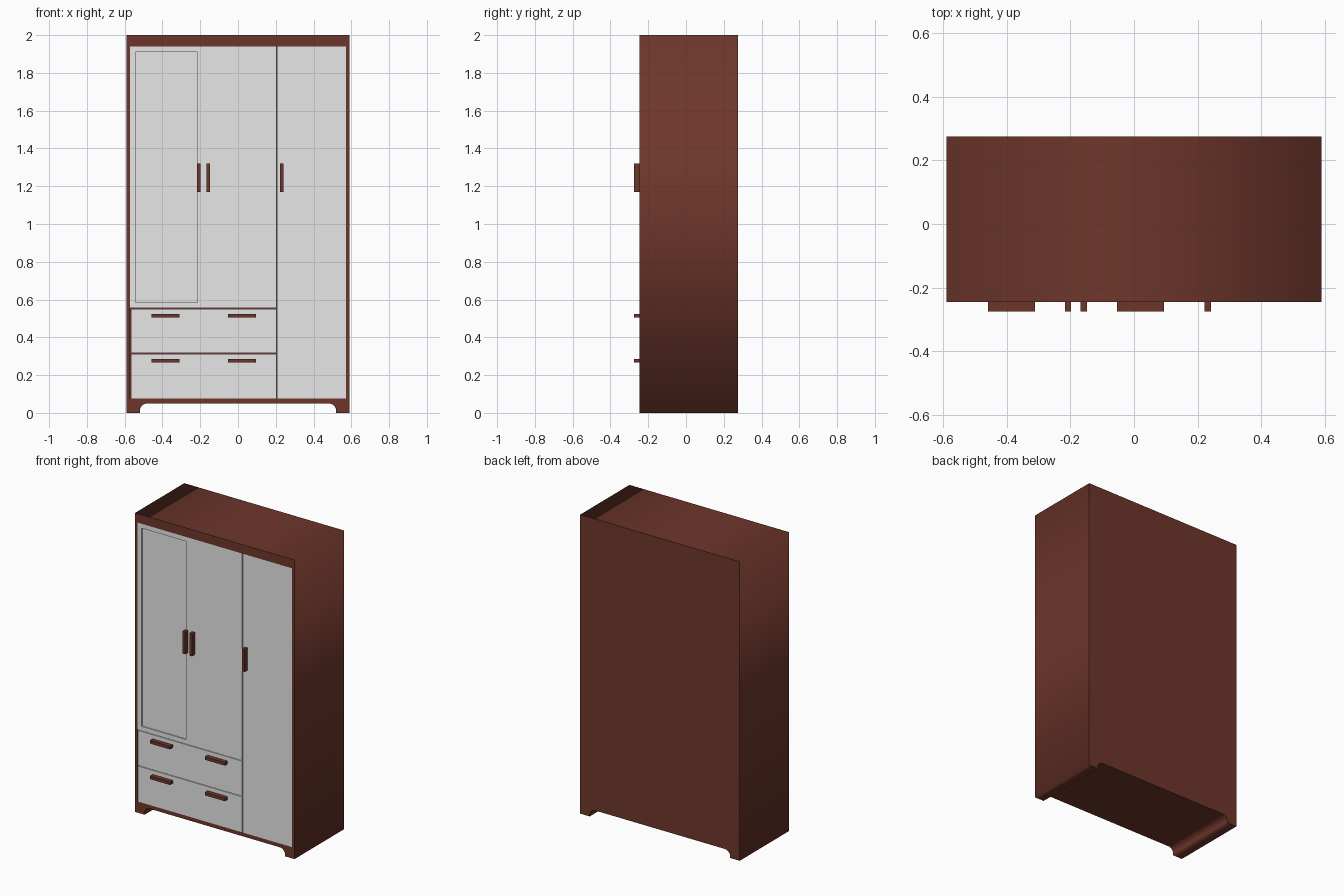
import bpy, bmesh, math

if "Cube" in bpy.data.objects:
    bpy.data.objects.remove(bpy.data.objects["Cube"])


def material(name, rgb):
    m = bpy.data.materials.new(name)
    m.diffuse_color = (*rgb, 1)
    m.use_nodes = True
    m.node_tree.nodes["Principled BSDF"].inputs["Base Color"].default_value = m.diffuse_color
    return m


BROWN = material("dark brown wood", (0.155, 0.037, 0.024))
GREY = material("pale grey panel", (0.8, 0.8, 0.8))
FRONT, BACK = -0.245, 0.275


def box(name, x0, x1, y0, y1, z0, z1, mat, recess=None):
    """Box between two corners; recess=(margin, depth) sinks the front face."""
    bm = bmesh.new()
    bmesh.ops.create_cube(bm, size=1)
    for v in bm.verts:
        v.co = (x1 if v.co.x > 0 else x0,
                y1 if v.co.y > 0 else y0,
                z1 if v.co.z > 0 else z0)
    bm.normal_update()
    if recess:
        front = min(bm.faces, key=lambda f: f.normal.y)
        bmesh.ops.inset_region(bm, faces=[front], thickness=recess[0])
        ring = bmesh.ops.inset_region(bm, faces=[front], thickness=0.0005)
        for v in front.verts:
            v.co.y += recess[1]
    me = bpy.data.meshes.new(name)
    bm.to_mesh(me)
    bm.free()
    me.materials.append(mat)
    ob = bpy.data.objects.new(name, me)
    bpy.context.collection.objects.link(ob)
    return ob


def extruded(name, outlines, y0, y1, mat):
    """Fill x-z outlines (the second one is a hole) and extrude along y."""
    cu = bpy.data.curves.new(name, 'CURVE')
    cu.dimensions = '2D'
    cu.fill_mode = 'BOTH'
    cu.extrude = (y1 - y0) / 2
    for pts in outlines:
        s = cu.splines.new('POLY')
        s.points.add(len(pts) - 1)
        for p, (x, z) in zip(s.points, pts):
            p.co = (x, z, 0, 1)
        s.use_cyclic_u = True
    cu.materials.append(mat)
    ob = bpy.data.objects.new(name, cu)
    bpy.context.collection.objects.link(ob)
    ob.rotation_euler.x = math.pi / 2
    ob.location.y = (y0 + y1) / 2
    bpy.ops.object.select_all(action='DESELECT')
    ob.select_set(True)
    bpy.context.view_layer.objects.active = ob
    bpy.ops.object.convert(target='MESH')
    return ob


# Carcass outline with the rounded opening between the feet
W, H = 0.59, 2.0
R, CX, CZ = 0.04, 0.48, 0.01
arch = [(0.52, 0.0)]
for i in range(9):
    a = math.radians(90 * i / 8)
    arch.append((CX + R * math.cos(a), CZ + R * math.sin(a)))
outline = [(-W, H), (-W, 0)] + [(-x, z) for x, z in arch] + arch[::-1] + [(W, 0), (W, H)]
HX, Z0, Z1 = 0.572, 0.075, 1.94
hole = [(-HX, Z0), (HX, Z0), (HX, Z1), (-HX, Z1)]
extruded("carcass", [outline, hole], FRONT, 0.255, BROWN)
extruded("back_panel", [outline], 0.255, BACK, BROWN)

# Inner partitions behind the gaps
G = 0.002
DX, D1, D2, SPLIT = 0.205, 0.553, 0.315, -0.184
Y1 = FRONT + 0.02
box("divider", DX - 0.01, DX + 0.01, Y1, 0.255, Z0, Z1, BROWN)
for i, z in enumerate((D1, D2)):
    box(f"shelf_{i + 1}", -HX, DX - 0.01, Y1, 0.255, z - 0.01, z + 0.01, BROWN)

# Doors; the left one has a sunken mirror panel
box("left_door", -HX, SPLIT, FRONT, Y1, D1 + G, Z1, GREY, (0.042, 0.008))
box("middle_door", SPLIT, DX - G, FRONT, Y1, D1 + G, Z1, GREY)
box("right_door", DX + G, HX, FRONT, Y1, Z0, Z1, GREY)

# Drawer fronts
box("upper_drawer", -0.567, DX - G, FRONT, Y1, D2 + G, D1 - G, GREY)
box("lower_drawer", -0.567, DX - G, FRONT, Y1, Z0, D2 - G, GREY)

# Handles
for i, x in enumerate((-0.208, -0.158, 0.232)):
    box(f"door_handle_{i + 1}", x - 0.01, x + 0.01, -0.275, FRONT, 1.17, 1.32, BROWN)
for i, z in enumerate((0.514, 0.276)):
    for j, x in enumerate((-0.385, 0.021)):
        box(f"drawer_handle_{i + 1}_{j + 1}", x - 0.074, x + 0.074,
            -0.275, FRONT, z - 0.01, z + 0.01, BROWN)
